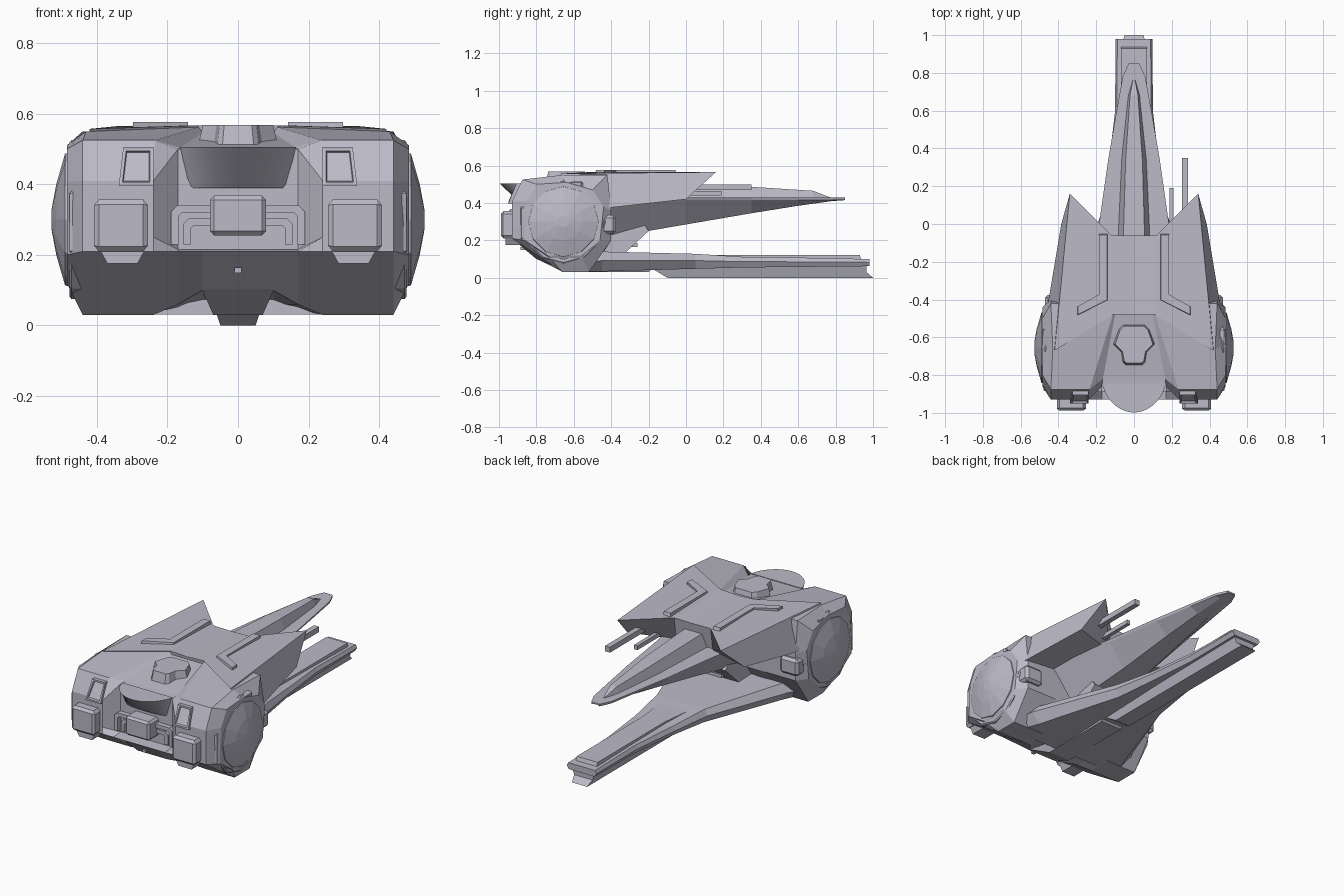
import bpy, bmesh, math

cube = bpy.data.objects.get("Cube")
if cube:
    bpy.data.objects.remove(cube, do_unlink=True)

hull = bpy.data.materials.new("pale lavender grey")
hull.use_nodes = True
hull.diffuse_color = (0.50, 0.49, 0.57, 1)
bsdf = next(n for n in hull.node_tree.nodes if n.type == "BSDF_PRINCIPLED")
bsdf.inputs["Base Color"].default_value = hull.diffuse_color


def finish(name, bm, mirror=False):
    bmesh.ops.recalc_face_normals(bm, faces=bm.faces)
    me = bpy.data.meshes.new(name)
    bm.to_mesh(me)
    bm.free()
    ob = bpy.data.objects.new(name, me)
    bpy.context.collection.objects.link(ob)
    me.materials.append(hull)
    if mirror:
        ob.modifiers.new("Mirror", "MIRROR").use_mirror_merge = False
    return ob


def loft(name, rings, mirror=False, bevel=0):
    """Skin closed rings of equal length and cap both ends."""
    bm = bmesh.new()
    vs = [[bm.verts.new(p) for p in r] for r in rings]
    n = len(rings[0])
    for a, b in zip(vs, vs[1:]):
        for i in range(n):
            j = (i + 1) % n
            bm.faces.new((a[i], a[j], b[j], b[i]))
    caps = [bm.faces.new(vs[0]), bm.faces.new(vs[-1])]
    bm.normal_update()
    bmesh.ops.triangulate(bm, faces=caps)
    ob = finish(name, bm, mirror)
    if bevel:
        m = ob.modifiers.new("Bevel", "BEVEL")
        m.width, m.segments = bevel, 1
    return ob


def place(axis, p, t):
    a, b = p
    return {"x": (t, a, b), "y": (a, t, b), "z": (a, b, t)}[axis]


def prism(name, outline, axis, lo, hi, mirror=False, taper=1.0):
    cx = sum(p[0] for p in outline) / len(outline)
    cy = sum(p[1] for p in outline) / len(outline)
    end = [(cx + (a - cx) * taper, cy + (b - cy) * taper) for a, b in outline]
    return loft(name, [[place(axis, p, lo) for p in outline],
                       [place(axis, p, hi) for p in end]], mirror)


def box(name, x, y, z, mirror=False, bevel=0):
    return loft(name, [[(a, y[0], z[0]), (a, y[1], z[0]), (a, y[1], z[1]), (a, y[0], z[1])]
                       for a in x], mirror, bevel)


def both(half):
    return half + [(-a, b) for a, b in reversed(half)]


# Head: side profiles skinned across the width; the crown and roof points
# of the inner profiles converge backwards into the canopy recess
back = [(-.42, .55), (-.40, .36), (-.40, .2)]
chin = [(-.50, .06), (-.80, .10), (-.93, .21), (-.86, .215), (-.86, .50)]
floor = chin + [(-.82, .503), (-.48, .546)] + back
shelf = [(-.50, .045), (-.70, .06)] + floor[2:]
face = [(-.52, .03), (-.66, .03), (-.93, .21), (-.93, .25), (-.93, .41), (-.875, .525)]
inner = face + [(-.48, .562)] + back
outer = face + [(-.66, .55)] + back
edge = [(-.56, .12), (-.74, .12), (-.86, .2), (-.86, .3), (-.85, .41),
        (-.80, .50), (-.64, .51), (-.5, .47), (-.44, .38), (-.46, .2)]
half = [(.10, .10, .09, floor), (.17, .165, .10, shelf), (.24, .235, .112, inner),
        (.44, .44, .43, outer), (.485, .485, .485, edge)]
rings = [[((x, xc, xr)[(i == 5) + 2 * (i == 6)], y, z) for i, (y, z) in enumerate(p)]
         for x, xc, xr, p in half]
loft("head", [[(-x, y, z) for x, y, z in r] for r in reversed(rings)] + rings)

# Roof shell with two swept rear tips
bm = bmesh.new()
top = [(0, -.48, .562), (.11, -.48, .567), (.42, -.67, .557), (.34, .16, .565),
       (.12, -.06, .555), (0, -.06, .553)]
low = [(0, -.46, .40), (.11, -.46, .40), (.46, -.45, .37), (.385, 0, .42),
       (.12, -.08, .42), (0, -.08, .42)]
t = [bm.verts.new(p) for p in top]
b = [bm.verts.new(p) for p in low]
for r in (t, b):
    bm.faces.new((r[0], r[1], r[4], r[5]))
    bm.faces.new((r[1], r[2], r[3], r[4]))
for i in range(5):
    bm.faces.new((t[i], t[i + 1], b[i + 1], b[i]))
finish("roof_shell", bm, True)

# Raised angled rails on the roof
prism("roof_rail", [(.14, -.05), (.185, -.05), (.185, -.375), (.30, -.44), (.30, -.485),
                    (.14, -.405)], "z", .55, .577, True, .97)

# Roof turret
turret = both([(.06, -.525), (.085, -.55), (.115, -.635), (.07, -.68), (.06, -.735), (.045, -.75)])
prism("turret", turret, "z", .50, .568, taper=.87)

# Scooped visor lip
arc = [math.pi * i / 20 for i in range(21)]
visor = loft("visor", [[(.165 * math.cos(a), -.85 - .148 * math.sin(a) ** 1.3, .505) for a in arc],
                       [(.14 * math.cos(a), -.85 - .025 * math.sin(a), .39) for a in arc]])
bpy.context.view_layer.objects.active = visor
visor.select_set(True)
bpy.ops.object.shade_smooth_by_angle(angle=math.radians(30))

# Front face details
box("nose_box", (-.08, .08), (-.95, -.85), (.255, .368), bevel=.012)
for name, w, h, y in (("outer_pipe", .19, .34, -.89), ("inner_pipe", .155, .305, -.88)):
    arch = both([(w, .23), (w, h - .018), (w - .018, h)])
    inside = both([(w - .022, .23), (w - .022, h - .03), (w - .03, h - .022)])
    prism(name, arch + inside[::-1], "y", y, -.85)
box("chin_light", (-.01, .01), (-.885, -.84), (.148, .164))
box("cheek_box", (.255, .408), (-.988, -.90), (.21, .357), True, .014)
prism("cheek_vent", [(.265, .212), (.39, .212), (.37, .175), (.285, .175)],
      "y", -.965, -.88, True)

# Slanted windows with a sunk pane
pane = [(.24, .505), (.325, .505), (.338, .395), (.24, .395)]
cx, cz = .286, .45
ring = [[(cx + (x - cx) * s, y + (z - cz) * .4, cz + (z - cz) * s) for x, z in pane]
        for s, y in ((1, -.88), (1, -.928), (.8, -.928), (.74, -.916))]
loft("window", ring, True)

# Side pods: twelve-sided domes set in a grooved rim
steps = [(.42, .225), (.472, .225), (.478, .218), (.478, .203), (.462, .20), (.462, .19),
         (.49, .187), (.515, .10), (.528, .03)]
loft("side_pod", [[(x, -.655 + r * math.cos(i * math.pi / 6), .30 + r * math.sin(i * math.pi / 6))
                   for i in range(12)] for x, r in steps], True)
box("pod_plate", (.43, .478), (-.885, -.82), (.2, .385), True, .01)
box("pod_side_plate", (.44, .482), (-.67, -.55), (.45, .515), True, .01)
box("pod_thruster", (.35, .47), (-.47, -.375), (.235, .335), True, .015)

# Upper tail: flat top over a tapering keel
rings = []
for y, w, z in ((-.5, .30, .20), (0, .185, .285), (.35, .135, .345), (.6, .092, .385),
                (.78, .06, .41), (.85, .028, .42)):
    rings.append([(x, y, h) for x, h in both([(w, .428), (w * .96, .415), (w * .4, z)])])
loft("upper_tail", rings)
rings = []
for y, w, z in ((-.1, .088, .505), (.34, .068, .487), (.68, .032, .465), (.77, .006, .43)):
    rings.append([(x, y, h) for x, h in both([(w * .65, z), (w, .42)])])
loft("upper_tail_ridge", rings)

# Twin barrels on one side
box("long_barrel", (.255, .287), (-.25, .35), (.468, .5))
box("short_barrel", (.187, .21), (-.25, .19), (.44, .465))

# Lower tail: broad under the head, narrowing to a beam
rings = []
for y, w, lo, hi in ((-.60, .435, .031, .10), (-.45, .365, .034, .14), (.05, .175, .048, .128),
                     (.3, .135, .055, .112), (.6, .1, .058, .108), (.98, .098, .062, .1)):
    m = lo + (hi - lo) * .55
    rings.append([(x, y, h) for x, h in both([(w * .9, hi), (w, m), (w * .86, lo)])])
loft("lower_tail", rings)
prism("lower_tail_strip", both([(.13, -.2), (.07, .3), (.07, .94)]), "z", .09, .123, taper=.98)
keel = [(-.2, .06), (-.1, 0), (1, 0), (.965, .03), (.965, .07)]
loft("tail_keel", [[(s * (.05 + z / 3), y, z) for y, z in keel] for s in (-1, 1)])
loft("belly_block", [[(x, y + z - .03, z) if y > -.5 else (x, y - (z - .03) * 2, z)
                      for x, z in both([(.10, .098), (.07, .03)])] for y in (-.655, -.2)])

# Neck joining the head to both tails
prism("neck", [(-.5, .08), (-.34, .12), (-.2, .25), (-.25, .33), (-.5, .33)], "x", -.12, .12)
box("neck_stub", (-.05, .05), (-.33, -.26), (.165, .185))
